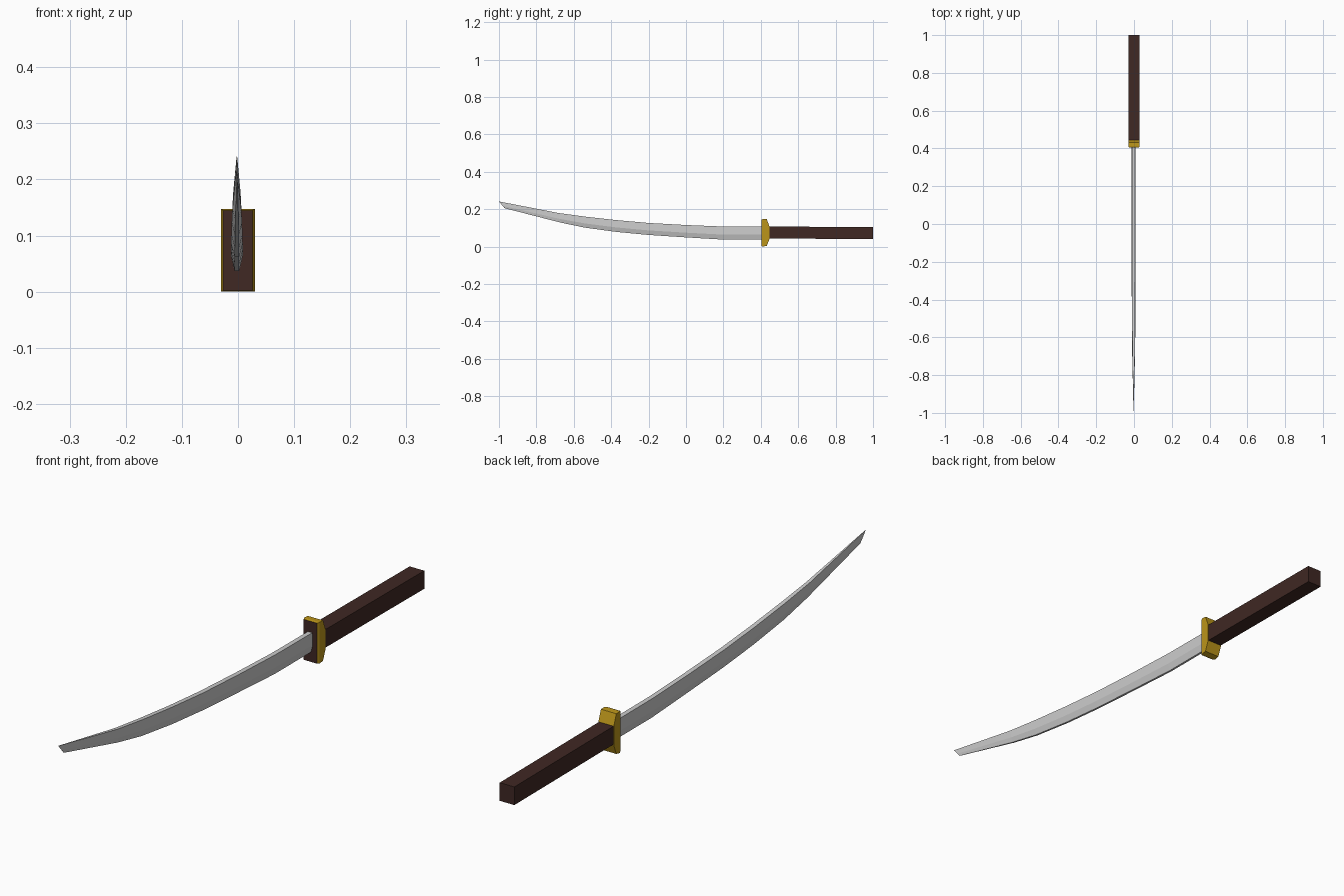
import bpy, bmesh

if "Cube" in bpy.data.objects:
    bpy.data.objects.remove(bpy.data.objects["Cube"])


def material(name, rgb):
    m = bpy.data.materials.new(name)
    m.diffuse_color = (*rgb, 1)
    m.use_nodes = True
    m.node_tree.nodes["Principled BSDF"].inputs["Base Color"].default_value = m.diffuse_color
    return m


def loft(name, rings, mats=()):
    """Skin a list of equal-length rings of points and cap both ends."""
    bm = bmesh.new()
    vs = [[bm.verts.new(p) for p in ring] for ring in rings]
    n = len(vs[0])
    for a, b in zip(vs, vs[1:]):
        for i in range(n):
            j = (i + 1) % n
            bm.faces.new((a[i], a[j], b[j], b[i]))
    bm.faces.new(vs[0])
    bm.faces.new(vs[-1])
    bmesh.ops.recalc_face_normals(bm, faces=bm.faces)
    me = bpy.data.meshes.new(name)
    bm.to_mesh(me)
    bm.free()
    for m in mats:
        me.materials.append(m)
    ob = bpy.data.objects.new(name, me)
    bpy.context.collection.objects.link(ob)
    return ob


def rect(y, x0, x1, z0, z1):
    return [(x0, y, z0), (x1, y, z0), (x1, y, z1), (x0, y, z1)]


brown = material("dark_wood", (0.05, 0.021, 0.017))
gold = material("brass", (0.5, 0.3, 0.01))

# Blade: flat spine, ridge a third of the way up, narrow cutting edge
# (spine y, spine z, edge y, edge z, thickness scale)
stations = [
    (0.42, 0.106, 0.42, 0.037, 1.0),
    (0.20, 0.107, 0.20, 0.037, 1.0),
    (0.00, 0.115, 0.00, 0.049, 1.0),
    (-0.20, 0.126, -0.20, 0.062, 1.0),
    (-0.37, 0.141, -0.37, 0.078, 0.95),
    (-0.54, 0.160, -0.54, 0.101, 0.88),
    (-0.68, 0.179, -0.67, 0.128, 0.75),
    (-1.00, 0.241, -0.97, 0.205, 0.06),
]
rings = []
for sy, sz, ey, ez, t in stations:
    ry, rz = ey + (sy - ey) * 0.38, ez + (sz - ez) * 0.38
    half = [(0.0085, sy, sz), (0.0105, ry, rz), (0.004, ey, ez)]
    right = [(x * t - 0.002, y, z) for x, y, z in half]
    left = [(-x * t - 0.002, y, z) for x, y, z in reversed(half)]
    rings.append(right + left)
loft("blade", rings)

# Guard: brass slab with bevelled back and a dark front plate
guard = loft("guard", [
    rect(0.405, -0.027, 0.026, 0.002, 0.145),
    rect(0.413, -0.030, 0.030, 0.0, 0.147),
    rect(0.432, -0.030, 0.030, 0.004, 0.146),
    rect(0.446, -0.030, 0.030, 0.040, 0.108),
], (gold, brown))
for f in guard.data.polygons:
    if f.normal.y < -0.9:
        f.material_index = 1

# Handle: long, slightly tapered square grip
loft("handle", [
    rect(0.435, -0.029, 0.028, 0.043, 0.107),
    rect(1.0, -0.029, 0.028, 0.040, 0.104),
], (brown,))
